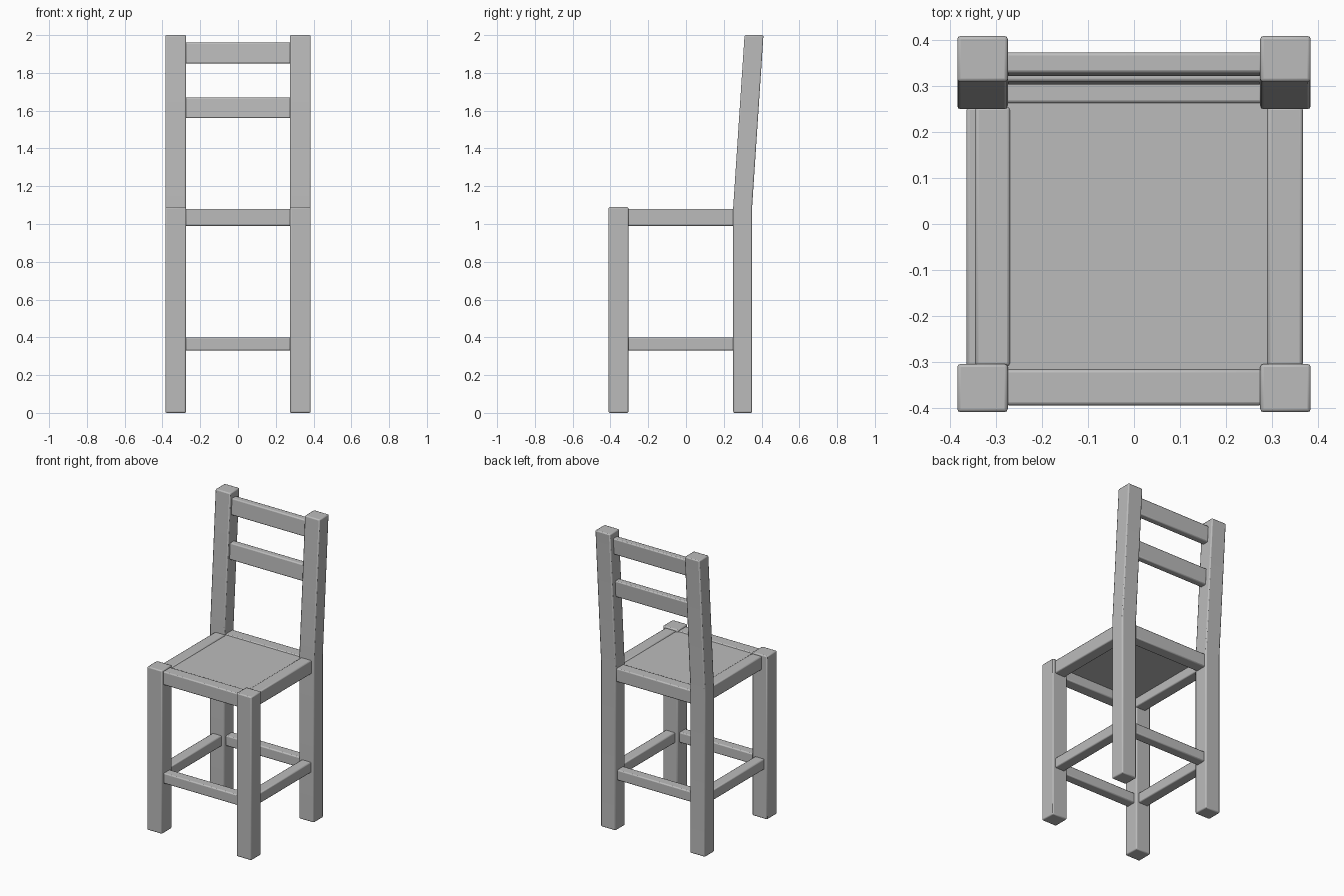
import bpy
import bmesh
from mathutils import Vector

cube = bpy.data.objects.get("Cube")
if cube:
    bpy.data.objects.remove(cube, do_unlink=True)

wood = bpy.data.materials.new("grey_wood")
wood.use_nodes = True
GREY = (0.5, 0.5, 0.5, 1)
wood.diffuse_color = GREY
wood.node_tree.nodes["Principled BSDF"].inputs["Base Color"].default_value = GREY


def beam(name, x, sections, bevel=0.007):
    """Loft a rectangular beam through (z, y_front, y_back) sections."""
    bm = bmesh.new()
    rings = [[bm.verts.new(Vector(p)) for p in
              ((x[0], y0, z), (x[1], y0, z), (x[1], y1, z), (x[0], y1, z))]
             for z, y0, y1 in sections]
    for low, high in zip(rings, rings[1:]):
        for i in range(4):
            j = (i + 1) % 4
            bm.faces.new((low[i], low[j], high[j], high[i]))
    bm.faces.new(rings[0][::-1])
    bm.faces.new(rings[-1])
    bmesh.ops.recalc_face_normals(bm, faces=bm.faces)
    mesh = bpy.data.meshes.new(name)
    bm.to_mesh(mesh)
    bm.free()
    mesh.materials.append(wood)
    obj = bpy.data.objects.new(name, mesh)
    bpy.context.collection.objects.link(obj)
    mod = obj.modifiers.new("soft_edges", "BEVEL")
    mod.width = bevel
    mod.segments = 2
    mod.limit_method = "ANGLE"
    bpy.ops.object.select_all(action="DESELECT")
    obj.select_set(True)
    bpy.context.view_layer.objects.active = obj
    bpy.ops.object.shade_smooth_by_angle()
    return obj


def box(name, x, y, z, bevel=0.007):
    return beam(name, x, [(z[0], *y), (z[1], *y)], bevel)


# Legs; the back pair carries on up as the leaning back posts
for side, x in (("right", (-0.385, -0.275)), ("left", (0.275, 0.385))):
    box(f"{side}_front_leg", x, (-0.41, -0.305), (0, 1.09))
    beam(f"{side}_back_leg", x,
         [(0, 0.25, 0.35), (1.09, 0.25, 0.35), (2, 0.31, 0.41)])

# Seat rails and panel
across, along = (-0.28, 0.28), (-0.31, 0.255)
seat_z, low_z = (0.99, 1.08), (0.33, 0.40)
box("front_seat_rail", across, (-0.395, -0.317), seat_z)
box("back_seat_rail", across, (0.263, 0.34), seat_z)
box("right_seat_rail", (-0.346, -0.27), along, seat_z)
box("left_seat_rail", (0.29, 0.368), along, seat_z)
box("seat_panel", (-0.3, 0.3), (-0.33, 0.28), (1.05, 1.074), 0.002)

# Lower stretchers
box("front_stretcher", across, (-0.39, -0.325), low_z)
box("back_stretcher", across, (0.267, 0.333), low_z)
box("right_stretcher", (-0.365, -0.295), along, low_z)
box("left_stretcher", (0.295, 0.365), along, low_z)

# Backrest slats, leaning with the posts
beam("lower_back_slat", across, [(1.56, 0.303, 0.348), (1.67, 0.31, 0.355)])
beam("upper_back_slat", across, [(1.85, 0.322, 0.367), (1.96, 0.329, 0.374)])
